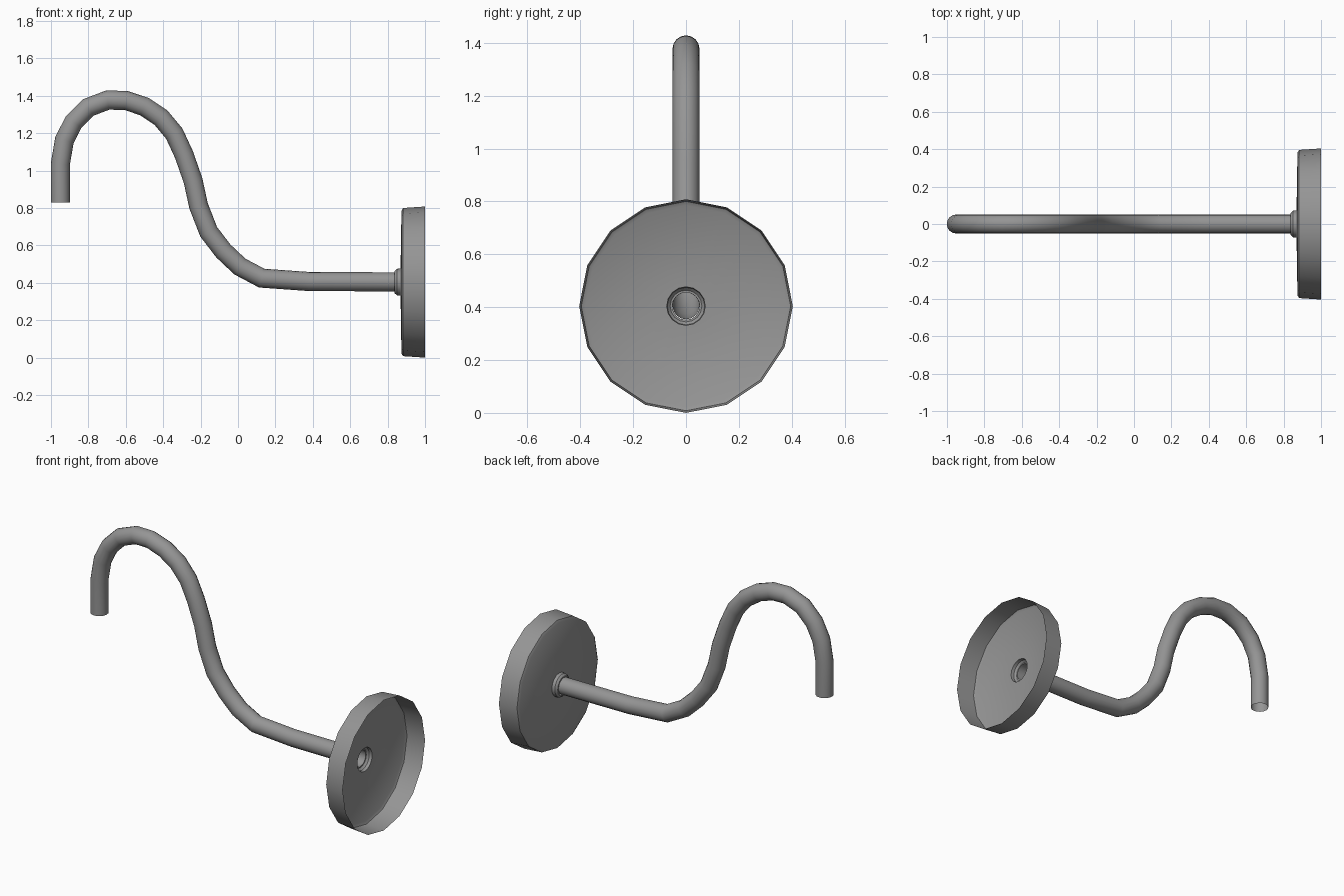
import bpy, bmesh, math
from mathutils import Vector

if "Cube" in bpy.data.objects:
    bpy.data.objects.remove(bpy.data.objects["Cube"])

SIDES = 16
AXIS_Z = 0.404  # height of the wall plate axis

# Dark grey metal
METAL = bpy.data.materials.new("dark_metal")
METAL.diffuse_color = (0.3, 0.3, 0.3, 1)
METAL.use_nodes = True
METAL.node_tree.nodes["Principled BSDF"].inputs["Base Color"].default_value = METAL.diffuse_color


def finish(bm, name):
    bmesh.ops.recalc_face_normals(bm, faces=bm.faces)
    mesh = bpy.data.meshes.new(name)
    bm.to_mesh(mesh)
    bm.free()
    mesh.materials.append(METAL)
    obj = bpy.data.objects.new(name, mesh)
    bpy.context.collection.objects.link(obj)
    bpy.ops.object.select_all(action='DESELECT')
    obj.select_set(True)
    bpy.context.view_layer.objects.active = obj
    bpy.ops.object.shade_smooth_by_angle(angle=math.radians(35))
    return obj


def skin(name, rings):
    """Bridge successive rings of points into an open-ended surface."""
    bm = bmesh.new()
    loops = [[bm.verts.new(p) for p in ring] for ring in rings]
    for a, b in zip(loops, loops[1:]):
        for i in range(SIDES):
            j = (i + 1) % SIDES
            bm.faces.new((a[i], a[j], b[j], b[i]))
    return finish(bm, name)


def ring(centre, across, radius, stretch=1.0):
    """Circle spanned by a direction in the XZ plane and the Y axis."""
    pts = []
    for i in range(SIDES):
        t = math.tau * i / SIDES
        pts.append(centre + across * (radius * stretch * math.cos(t))
                   + Vector((0, radius * math.sin(t), 0)))
    return pts


def turned(name, profile):
    """Lathe an (x, radius) profile around the plate axis."""
    return skin(name, [ring(Vector((x, 0, AXIS_Z)), Vector((0, 0, 1)), r)
                       for x, r in profile])


def pipe(name, path, radius):
    pts = [Vector((x, 0, z)) for x, z in path]
    rings = []
    for i, p in enumerate(pts):
        before = (p - pts[max(i - 1, 0)]).normalized()
        after = (pts[min(i + 1, len(pts) - 1)] - p).normalized()
        tangent = (before + after).normalized()
        across = Vector((-tangent.z, 0, tangent.x))
        cos_half = max(before.dot(tangent), after.dot(tangent))
        rings.append(ring(p, across, radius, 1 / cos_half))
    return skin(name, rings)


# Gooseneck arm, from the open spout to the wall plate
pipe("gooseneck_arm", [
    (-0.95, 0.83), (-0.95, 1.035), (-0.928, 1.163), (-0.879, 1.26),
    (-0.802, 1.337), (-0.697, 1.377), (-0.598, 1.375), (-0.50, 1.342),
    (-0.412, 1.283), (-0.341, 1.198), (-0.289, 1.086), (-0.24, 0.946),
    (-0.211, 0.812), (-0.157, 0.673), (-0.078, 0.57), (0.01, 0.487),
    (0.127, 0.425), (0.38, 0.407), (0.84, 0.405)], 0.051)

# Hollow wall plate, open at the back, with a bevelled rim and raised collar
turned("wall_plate", [
    (1.0, 0.404), (0.882, 0.396), (0.874, 0.381),
    (0.869, 0.073), (0.85, 0.071), (0.838, 0.06), (0.838, 0.052)])
